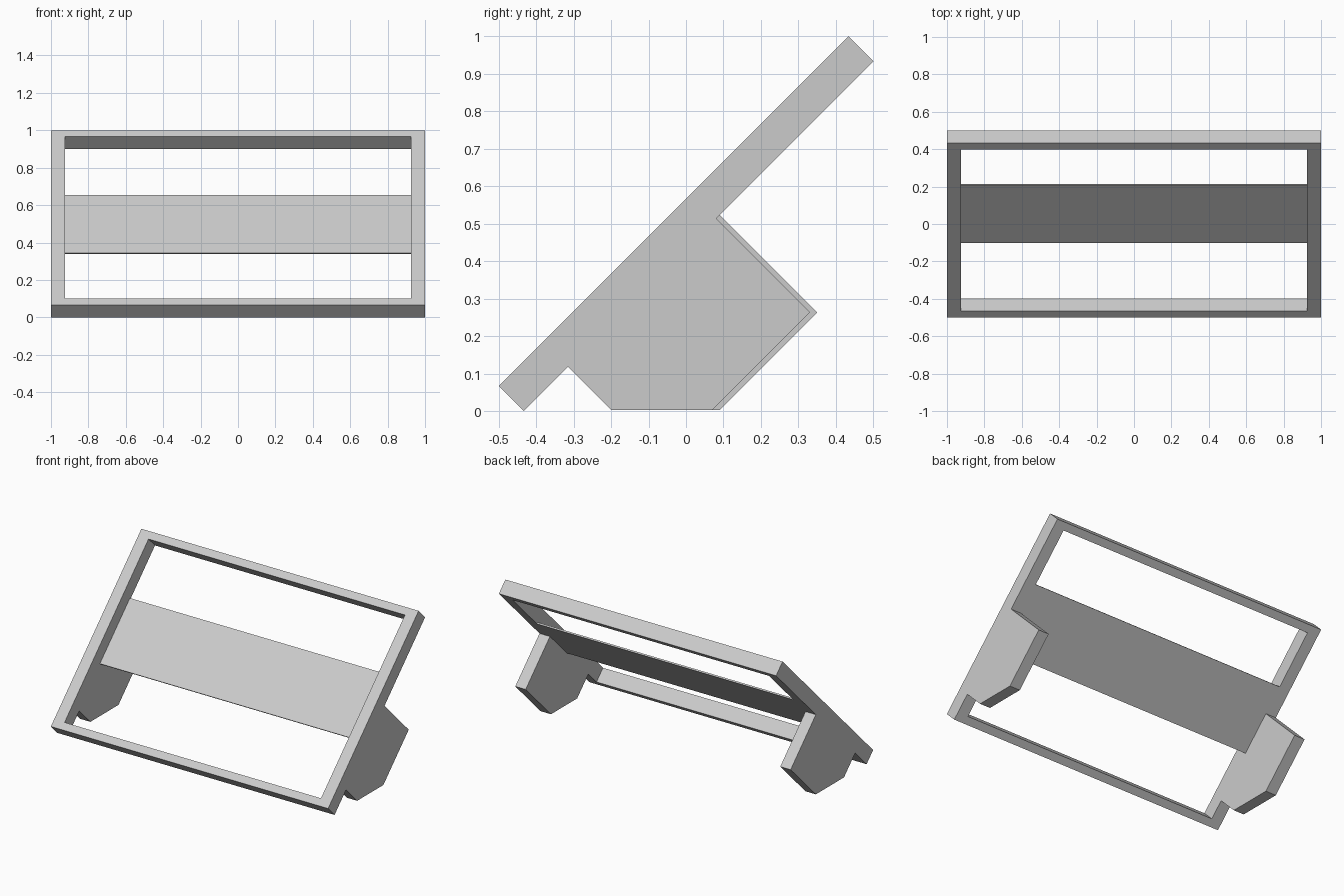
import bpy
import bmesh
from mathutils import Vector

cube = bpy.data.objects.get("Cube")
if cube:
    bpy.data.objects.remove(cube, do_unlink=True)

grey = bpy.data.materials.new("light grey")
grey.use_nodes = True
colour = (0.6, 0.6, 0.6, 1)
grey.diffuse_color = colour
grey.node_tree.nodes["Principled BSDF"].inputs["Base Color"].default_value = colour

# Sloped planes: z = y + FRONT on the face, z = y + BACK behind it
FRONT, BACK = 0.567, 0.433
LOW, HIGH = -0.433, 1.433      # y + z at the two ends of the slope
HALF, INNER = 1.0, 0.925       # outer and inner half widths
BAR = 0.068                    # y + z depth of the cross bars


def on_slope(along, plane):
    """Side-view point (y, z) at y + z = along and z - y = plane."""
    return ((along - plane) / 2, (along + plane) / 2)


def slab(low, high, front):
    """Side profile of a sloping slab that ends flush with the back."""
    return [on_slope(low, BACK), on_slope(high, BACK),
            on_slope(high, front), on_slope(low, front)]


def extrude(name, profile, x0, x1):
    """Extrude a side-view profile across the width."""
    bm = bmesh.new()
    face = bm.faces.new([bm.verts.new((x0, y, z)) for y, z in profile])
    result = bmesh.ops.extrude_face_region(bm, geom=[face])
    moved = [v for v in result["geom"] if isinstance(v, bmesh.types.BMVert)]
    bmesh.ops.translate(bm, verts=moved, vec=Vector((x1 - x0, 0, 0)))
    bmesh.ops.recalc_face_normals(bm, faces=bm.faces)
    mesh = bpy.data.meshes.new(name)
    bm.to_mesh(mesh)
    bm.free()
    mesh.materials.append(grey)
    obj = bpy.data.objects.new(name, mesh)
    bpy.context.collection.objects.link(obj)
    return obj


# Each side is one piece: sloping rail with its foot; the left foot is shallower
for name, side, foot_top, foot_under in (("left_side_and_foot", 1, 0.595, -0.067),
                                         ("right_side_and_foot", -1, 0.613, -0.087)):
    floor = 0.003
    heel = -0.197
    profile = [on_slope(LOW, FRONT), on_slope(LOW, BACK),
               on_slope(heel, BACK), (heel - floor, floor),
               (floor - foot_under, floor), on_slope(foot_top, foot_under),
               on_slope(foot_top, BACK), on_slope(HIGH, BACK),
               on_slope(HIGH, FRONT)]
    extrude(name, profile, side * INNER, side * HALF)

# Cross bars between the sides
extrude("bottom_bar", slab(LOW, LOW + BAR, FRONT), -INNER, INNER)
extrude("top_bar", slab(HIGH - BAR, HIGH, FRONT), -INNER, INNER)

# Thin middle panel, flush with the back of the frame
extrude("middle_panel", slab(0.243, 0.862, BACK + 0.014), -INNER, INNER)
